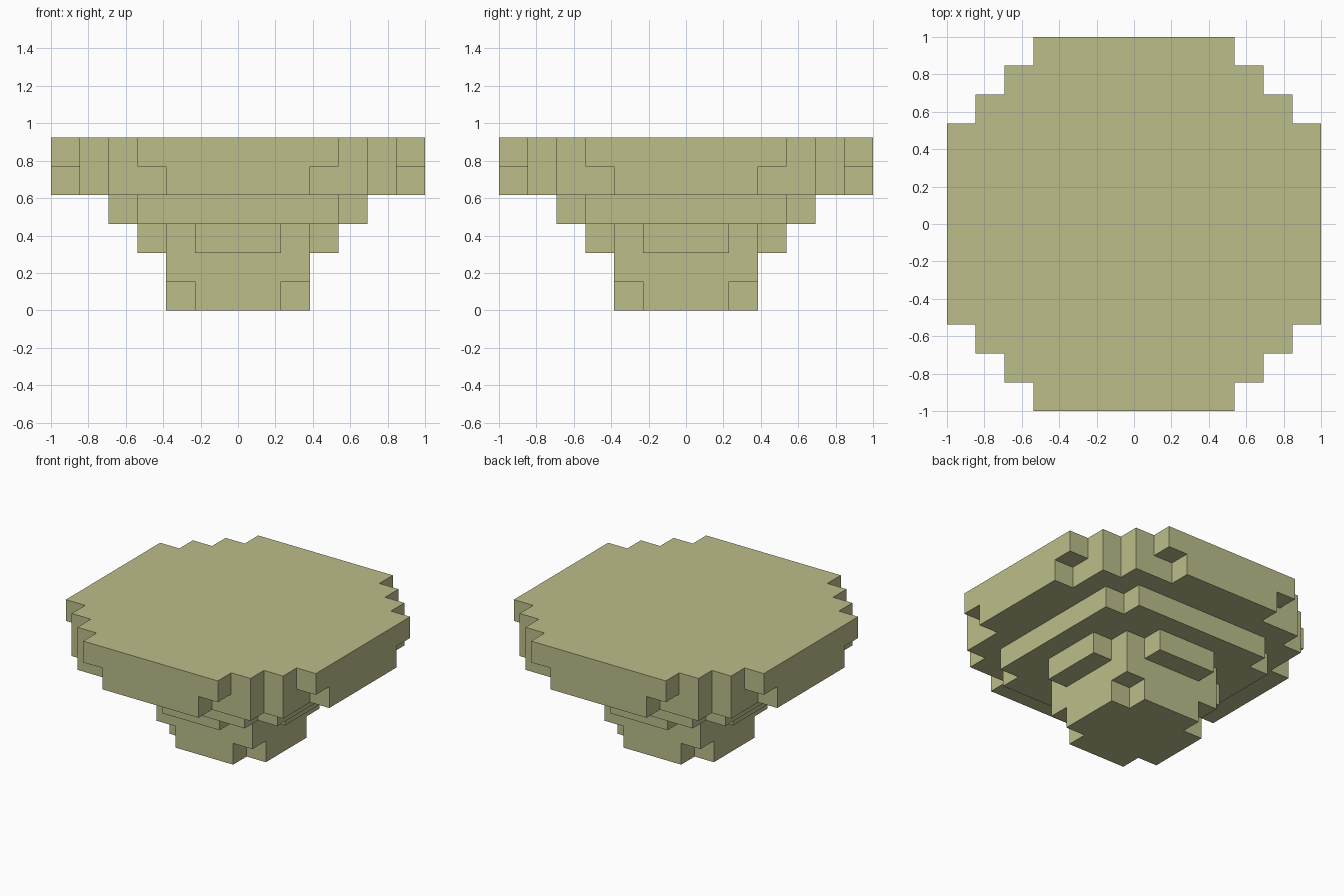
import bpy
import bmesh

cube = bpy.data.objects.get("Cube")
if cube:
    bpy.data.objects.remove(cube, do_unlink=True)

UNIT = 2 / 13  # one block

khaki = bpy.data.materials.new("pale_olive")
khaki.use_nodes = True
COLOUR = (0.503, 0.515, 0.254, 1)
khaki.diffuse_color = COLOUR
khaki.node_tree.nodes["Principled BSDF"].inputs["Base Color"].default_value = COLOUR


def stepped_outline(corners):
    """Add the inner step corners, then turn the quarter four times."""
    quarter = []
    for i, (x, y) in enumerate(corners):
        quarter.append((x, y))
        if i + 1 < len(corners):
            quarter.append((corners[i + 1][0], y))
    outline = []
    for _ in range(4):
        outline += quarter
        quarter = [(-y, x) for x, y in quarter]
    return outline


def add_tier(name, level, corners):
    """Extrude a stepped outline by one block."""
    bm = bmesh.new()
    base = bm.faces.new([bm.verts.new((x * UNIT, y * UNIT, level * UNIT))
                         for x, y in stepped_outline(corners)])
    top = bmesh.ops.extrude_face_region(bm, geom=[base], use_keep_orig=True)
    verts = [v for v in top["geom"] if isinstance(v, bmesh.types.BMVert)]
    bmesh.ops.translate(bm, verts=verts, vec=(0, 0, UNIT))
    bmesh.ops.recalc_face_normals(bm, faces=bm.faces)
    mesh = bpy.data.meshes.new(name)
    bm.to_mesh(mesh)
    bm.free()
    mesh.materials.append(khaki)
    bpy.context.collection.objects.link(bpy.data.objects.new(name, mesh))


# Outer step corners of one quarter, in blocks, from the foot upwards
tiers = [
    ("foot", [(2.5, 1.5), (1.5, 2.5)]),
    ("stem", [(2.5, 2.5)]),
    ("collar", [(3.5, 1.5), (2.5, 2.5), (1.5, 3.5)]),
    ("lower_step", [(4.5, 3.5), (3.5, 4.5)]),
    ("underside", [(6.5, 2.5), (5.5, 4.5), (4.5, 5.5), (2.5, 6.5)]),
    ("top_slab", [(6.5, 3.5), (5.5, 4.5), (4.5, 5.5), (3.5, 6.5)]),
]
for level, (name, corners) in enumerate(tiers):
    add_tier(name, level, corners)
